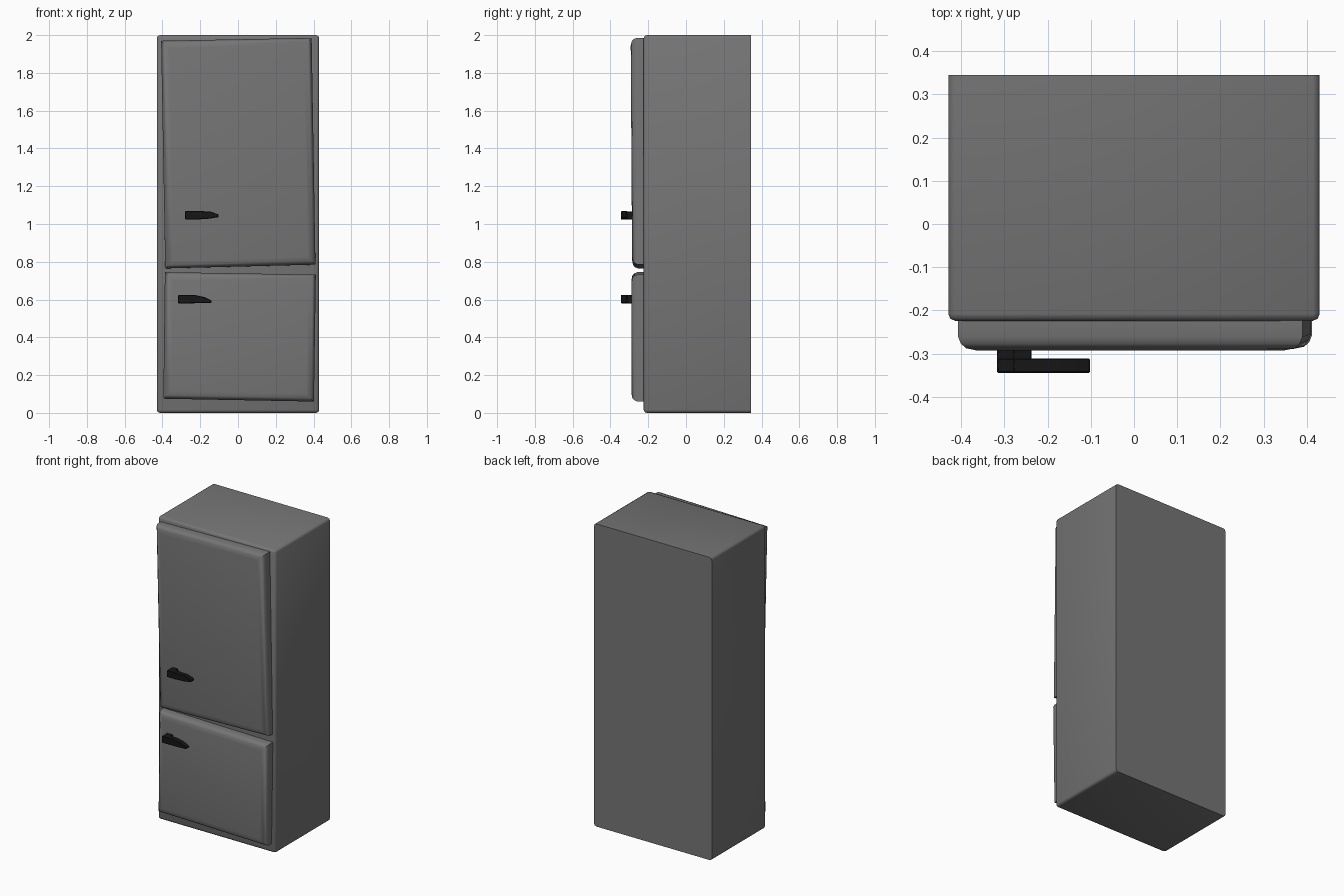
import bpy, bmesh, math

if "Cube" in bpy.data.objects:
    bpy.data.objects.remove(bpy.data.objects["Cube"])


def material(name, rgb):
    m = bpy.data.materials.new(name)
    m.diffuse_color = (*rgb, 1)
    m.use_nodes = True
    m.node_tree.nodes["Principled BSDF"].inputs["Base Color"].default_value = m.diffuse_color
    return m


GREY = material("enamel grey", (0.18, 0.18, 0.18))
BLACK = material("handle black", (0.008, 0.008, 0.008))


def finish(bm, name, mat, angle):
    bmesh.ops.recalc_face_normals(bm, faces=bm.faces)
    me = bpy.data.meshes.new(name)
    bm.to_mesh(me)
    bm.free()
    me.materials.append(mat)
    ob = bpy.data.objects.new(name, me)
    bpy.context.collection.objects.link(ob)
    bpy.ops.object.select_all(action='DESELECT')
    ob.select_set(True)
    bpy.context.view_layer.objects.active = ob
    bpy.ops.object.shade_smooth_by_angle(angle=math.radians(angle))
    return ob


def loft(bm, rings):
    """Skin a list of equal-length closed rings and cap both ends."""
    vs = [[bm.verts.new(p) for p in ring] for ring in rings]
    n = len(vs[0])
    for a, b in zip(vs, vs[1:]):
        for i in range(n):
            j = (i + 1) % n
            bm.faces.new((a[i], a[j], b[j], b[i]))
    bm.faces.new(vs[0])
    bm.faces.new(vs[-1])


# Cabinet: box with softened front and depth edges, square back
bm = bmesh.new()
X, Z0, Z1, YF, YB = 0.43, 0.0, 2.0, -0.224, 0.345
quad = [(-X, Z0), (X, Z0), (X, Z1), (-X, Z1)]
loft(bm, [[(x, y, z) for x, z in quad] for y in (YB, YF)])
front = [e for e in bm.edges if not all(v.co.y > 0.3 for v in e.verts)]
bmesh.ops.bevel(bm, geom=front, offset=0.016, segments=2, profile=0.5, affect='EDGES')
finish(bm, "cabinet", GREY, 50)


# Doors: slightly crooked slabs with pillowed front edges
def door(name, corners, lean):
    cx = sum(c[0] for c in corners) / 4
    cz = sum(c[1] for c in corners) / 4
    rings = []
    for inset, y in ((0, -0.215), (0, -0.258), (0.006, -0.273), (0.018, -0.284), (0.042, -0.289)):
        rings.append([(x - math.copysign(inset, x - cx),
                       y - (lean * (z - cz) if y < -0.22 else 0),
                       z - math.copysign(inset, z - cz)) for x, z in corners])
    bm = bmesh.new()
    loft(bm, rings)
    finish(bm, name, GREY, 45)


door("upper_door", [(-0.385, 0.765), (0.410, 0.785), (0.390, 1.985), (-0.407, 1.970)], 0.006)
door("lower_door", [(-0.395, 0.075), (0.402, 0.060), (0.412, 0.732), (-0.387, 0.745)], 0.0)


# Handles: short post against the door with a tapering grip
def handle(name, x0, z0, profile):
    bm = bmesh.new()
    loft(bm, [[(x0 + x, y, z0 + z) for x, z in profile] for y in (-0.345, -0.311)])
    post = [(0, 0), (0.043, 0), (0.043, 0.043), (0, 0.043)]
    loft(bm, [[(x0 + x, y, z0 + z) for x, z in post] for y in (-0.340, -0.280)])
    ob = finish(bm, name, BLACK, 35)
    mod = ob.modifiers.new("soft", 'BEVEL')
    mod.width, mod.segments, mod.limit_method = 0.003, 1, 'ANGLE'


handle("upper_handle", -0.28, 1.024,
       [(0, 0), (0.06, 0), (0.12, 0.003), (0.178, 0.012), (0.178, 0.026),
        (0.135, 0.042), (0.09, 0.044), (0, 0.044)])
handle("lower_handle", -0.317, 0.58,
       [(0, 0), (0.06, 0), (0.12, 0.001), (0.178, 0.003), (0.178, 0.015),
        (0.14, 0.033), (0.09, 0.044), (0, 0.044)])
